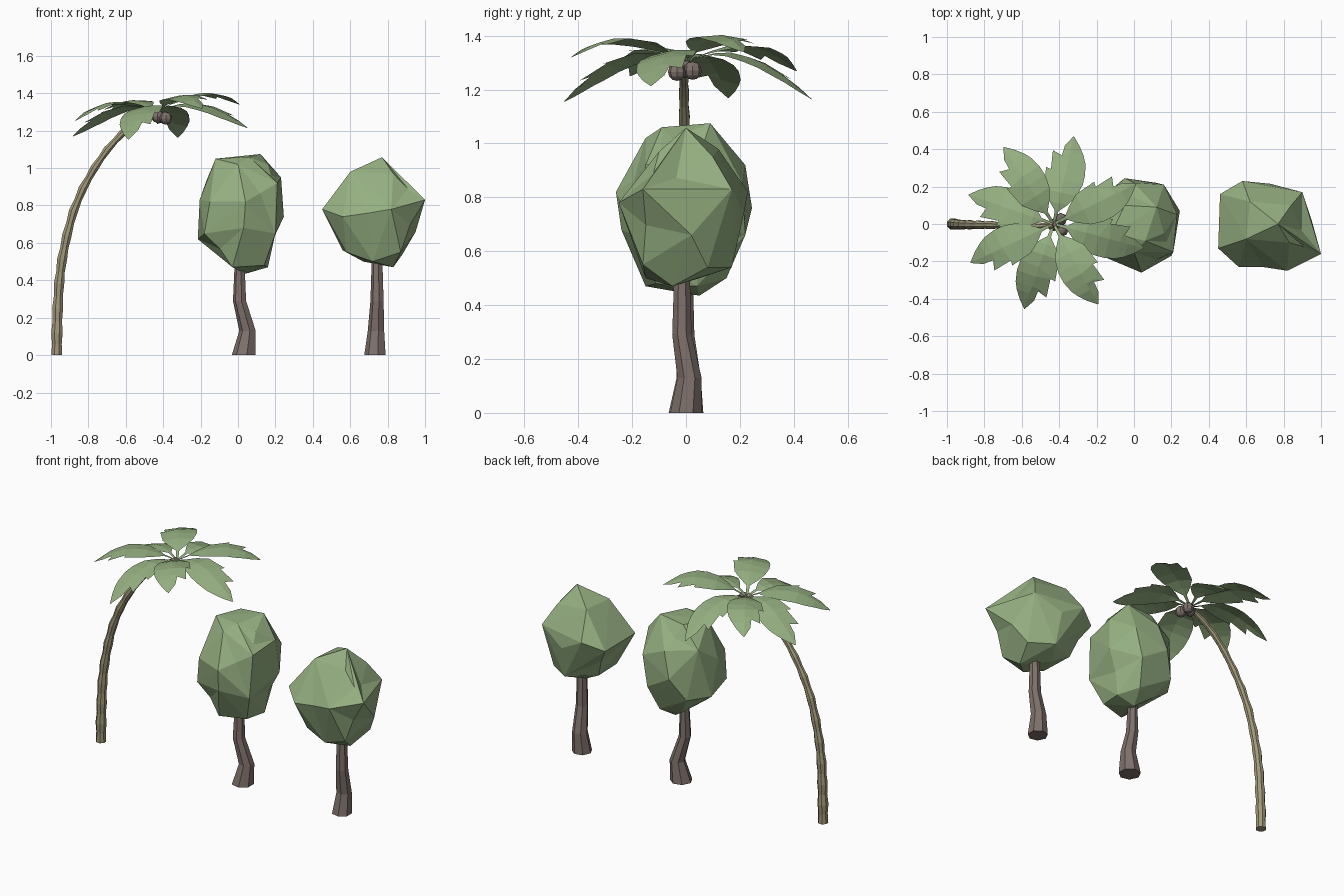
import bpy, bmesh, math
from mathutils import Vector

if "Cube" in bpy.data.objects:
    bpy.data.objects.remove(bpy.data.objects["Cube"])


def material(name, rgb):
    m = bpy.data.materials.new(name)
    m.diffuse_color = (*rgb, 1)
    m.use_nodes = True
    m.node_tree.nodes["Principled BSDF"].inputs["Base Color"].default_value = m.diffuse_color
    return m


LEAF = material("leaf_green", (0.30, 0.43, 0.22))
BARK = material("brown_bark", (0.21, 0.165, 0.145))
PALM = material("tan_palm_bark", (0.36, 0.32, 0.195))


def finish(bm, name, mat, recalc=True):
    if recalc:
        bmesh.ops.recalc_face_normals(bm, faces=bm.faces)
    mesh = bpy.data.meshes.new(name)
    bm.to_mesh(mesh)
    bm.free()
    mesh.materials.append(mat)
    ob = bpy.data.objects.new(name, mesh)
    bpy.context.collection.objects.link(ob)
    return ob


def tube(name, rings, sides, mat, follow=False):
    """Capped tube through (x, y, z, radius) rings; follow tilts rings along the path."""
    bm = bmesh.new()
    loops = []
    last = len(rings) - 1
    for i, (x, y, z, r) in enumerate(rings):
        t = Vector((0, 0, 1))
        if follow and i:
            a, b = rings[i - 1], rings[min(i + 1, last)]
            t = Vector((b[0] - a[0], 0, b[2] - a[2])).normalized()
        u = Vector((0, 1, 0))
        v = u.cross(t)
        loop = []
        for k in range(sides):
            ang = math.tau * (k + 0.5) / sides
            loop.append(bm.verts.new(Vector((x, y, z)) + r * (math.cos(ang) * v + math.sin(ang) * u)))
        loops.append(loop)
    for a, b in zip(loops, loops[1:]):
        for k in range(sides):
            j = (k + 1) % sides
            bm.faces.new((a[k], a[j], b[j], b[k]))
    bm.faces.new(loops[0][::-1])
    bm.faces.new(loops[-1])
    return finish(bm, name, mat)


def canopy(name, points, dents):
    """Faceted crown wrapped around a few corner points, then pressed in near each dent."""
    bm = bmesh.new()
    for p in points:
        bm.verts.new(p)
    bmesh.ops.convex_hull(bm, input=bm.verts)
    loose = [v for v in bm.verts if not v.link_faces]
    bmesh.ops.delete(bm, geom=loose, context='VERTS')
    for x, y, z, depth in dents:
        p = Vector((x, y, z))
        # split the nearest edge and push its middle inward
        edge = min(bm.edges, key=lambda e: ((e.verts[0].co + e.verts[1].co) / 2 - p).length)
        bm.normal_update()
        n = sum((f.normal for f in edge.link_faces), Vector()).normalized()
        res = bmesh.ops.subdivide_edges(bm, edges=[edge], cuts=1)
        for g in res['geom_inner']:
            if isinstance(g, bmesh.types.BMVert):
                g.co -= n * depth
        bmesh.ops.triangulate(bm, faces=bm.faces)
    return finish(bm, name, LEAF)


def interp(table, r):
    for (r0, z0), (r1, z1) in zip(table, table[1:]):
        if r <= r1:
            return z0 + (z1 - z0) * (r - r0) / (r1 - r0)
    return table[-1][1]


# Round trees: bent trunks
tube("middle_tree_trunk", [(0.033, 0, 0, 0.066), (0.053, 0.01, 0.13, 0.046),
                           (0.01, -0.005, 0.29, 0.037), (0.01, 0, 0.55, 0.025)], 7, BARK)
tube("right_tree_trunk", [(0.735, 0, 0, 0.06), (0.74, 0.013, 0.13, 0.046),
                          (0.745, -0.015, 0.29, 0.037), (0.745, -0.015, 0.57, 0.028)], 7, BARK)

# Round trees: faceted crowns
canopy("middle_tree_canopy", [
    (-0.12, -0.05, 1.05), (-0.05, 0.10, 1.055), (0.12, 0.09, 1.075), (0.06, -0.09, 1.06),
    (0.0, -0.15, 1.02), (0.16, -0.05, 1.02), (-0.205, -0.03, 0.83), (-0.17, 0.12, 0.93),
    (0.0, 0.22, 0.92), (0.16, 0.21, 0.85), (0.23, 0.05, 0.95), (0.21, -0.15, 0.92),
    (0.04, -0.26, 0.82), (-0.15, -0.18, 0.82), (-0.215, 0.05, 0.62), (-0.18, -0.155, 0.65),
    (0.03, -0.24, 0.68), (0.2, -0.17, 0.65), (0.245, 0.07, 0.74), (0.12, 0.22, 0.66),
    (-0.05, 0.245, 0.76), (-0.13, 0.18, 0.62), (-0.03, -0.15, 0.47), (0.14, -0.11, 0.48),
    (0.16, 0.04, 0.47), (0.04, 0.05, 0.435), (-0.04, 0.1, 0.49), (0.08, 0.15, 0.5)],
    [(0.2, -0.1, 0.97, 0.015), (0.19, 0.06, 0.6, 0.02), (-0.09, -0.15, 0.56, 0.015),
     (0.13, -0.2, 0.87, 0.015), (-0.08, 0.17, 0.99, 0.01)])
canopy("right_tree_canopy", [
    (0.77, 0.0, 1.058), (0.6, -0.08, 0.98), (0.62, 0.12, 0.98), (0.84, 0.1, 0.95),
    (0.83, -0.1, 0.97), (0.45, -0.13, 0.78), (0.46, 0.16, 0.77), (0.58, 0.23, 0.82),
    (0.73, 0.215, 0.74), (0.9, 0.17, 0.83), (1.0, -0.16, 0.83), (0.82, -0.25, 0.78),
    (0.56, -0.23, 0.74), (0.95, 0.02, 0.66), (0.58, -0.13, 0.55), (0.56, 0.08, 0.56),
    (0.67, 0.05, 0.5), (0.72, -0.15, 0.5), (0.83, -0.05, 0.47), (0.88, 0.08, 0.54),
    (0.74, 0.17, 0.54), (0.87, -0.16, 0.55)],
    [(0.91, -0.13, 0.9, 0.015), (0.92, 0.0, 0.89, 0.03), (0.69, -0.24, 0.76, 0.01),
     (0.93, -0.16, 0.69, 0.02), (0.5, 0.12, 0.66, 0.015)])

# Palm trunk: curved path, each segment flares slightly at its top
path = [(-0.969, 0), (-0.968, 0.12), (-0.964, 0.25), (-0.957, 0.38), (-0.941, 0.51), (-0.915, 0.64),
        (-0.88, 0.77), (-0.83, 0.89), (-0.768, 1.0), (-0.698, 1.1), (-0.618, 1.187),
        (-0.535, 1.25), (-0.43, 1.305)]
rings = [(-0.969, 0, 0, 0.031)]
for i, ((x0, z0), (x1, z1)) in enumerate(zip(path, path[1:])):
    base = 0.033 - 0.015 * i / 11
    rings.append((x0 + 0.5 * (x1 - x0), -0.0008 * i, z0 + 0.5 * (z1 - z0), base * 0.85))
    rings.append((x1, -0.0008 * i, z1, base))
tube("palm_trunk", rings, 8, PALM, follow=True)

# Palm fronds: a midrib with one smooth and one torn edge, given as (distance, half width)
SMOOTH = [(0, .006), (.075, .010), (.12, .05), (.18, .088), (.25, .105), (.31, .105),
          (.37, .092), (.41, .073), (.455, .042), (.5, 0.002)]
TORN = [(0, .006), (.075, .010), (.12, .05), (.18, .09), (.30, .108), (.295, .08),
        (.40, .092), (.37, .04), (.44, .035), (.5, 0.002)]
MID = [0, .075, .12, .18, .25, .31, .37, .41, .45, .5]
LOW = [(0, 1.30), (.1, 1.335), (.2, 1.338), (.3, 1.305), (.4, 1.25), (.5, 1.175)]
HIGH = [(0, 1.30), (.1, 1.345), (.2, 1.375), (.3, 1.378), (.4, 1.35), (.5, 1.295)]
CX = -0.43


def frond(name, angle, arch, slope, length, twist, lift):
    bm = bmesh.new()
    d = Vector((math.cos(angle), math.sin(angle), 0))
    n = Vector((-d.y, d.x, 0))

    def put(r, w):
        p = d * r * length + n * w
        p.z = interp(arch, r) + slope * p.x - 0.12 * abs(w) + twist * w
        p.z += lift * (p.x ** 2 - p.y ** 2)
        return bm.verts.new((p.x + CX, p.y, p.z))

    mid = [put(r, 0) for r in MID]
    for edge, s in ((SMOOTH, -1), (TORN, 1)):
        out = [put(r, w * s) for r, w in edge]
        for i in range(len(mid) - 1):
            quad = (mid[i], out[i], out[i + 1], mid[i + 1])
            bm.faces.new(quad[::-1] if s > 0 else quad)
    finish(bm, name, LEAF, recalc=False)


for i, (low, high) in enumerate(zip((77, 161, 251, 345), (123, 205, 299, 26))):
    frond(f"lower_frond_{i + 1}", math.radians(low), LOW, 0.045, 1.0 if i == 3 else 0.96, 0.1, 0.08)
    frond(f"upper_frond_{i + 1}", math.radians(high), HIGH, 0.10, 0.98, 0, 0)

# Coconuts under the crown
for i, c in enumerate([(-0.385, -0.033, 1.266), (-0.392, 0.025, 1.270), (-0.43, -0.005, 1.276)]):
    bm = bmesh.new()
    bmesh.ops.create_uvsphere(bm, u_segments=8, v_segments=6, radius=0.034)
    bmesh.ops.translate(bm, verts=bm.verts, vec=c)
    finish(bm, f"coconut_{i + 1}", BARK)
